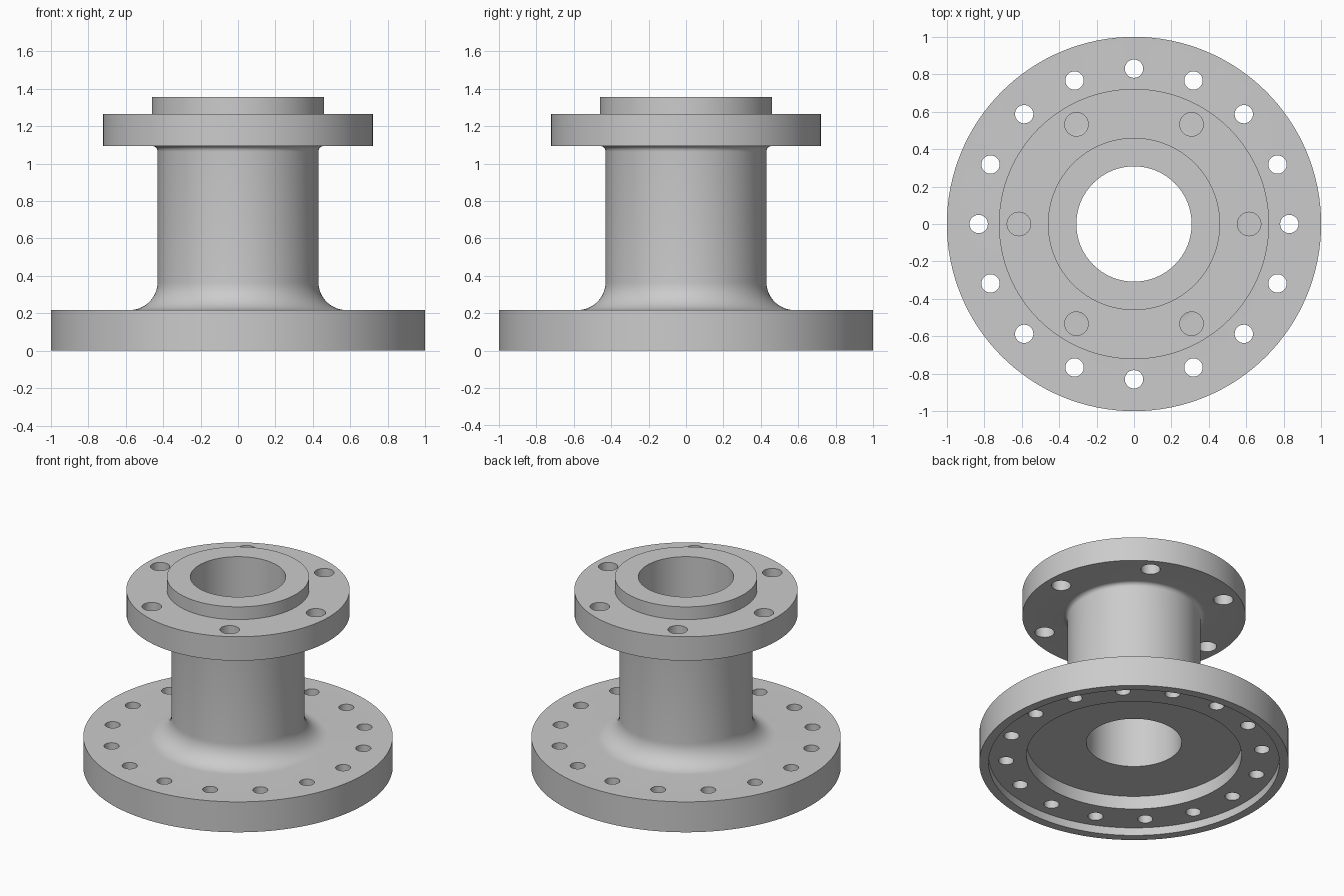
import bpy
import bmesh
from math import cos, sin, pi, radians
from mathutils import Matrix

if "Cube" in bpy.data.objects:
    bpy.data.objects.remove(bpy.data.objects["Cube"], do_unlink=True)

SEGMENTS = 128

# Single bare-metal colour
steel = bpy.data.materials.new("steel_grey")
steel.use_nodes = True
colour = (0.6, 0.6, 0.6, 1)
steel.diffuse_color = colour
steel.node_tree.nodes["Principled BSDF"].inputs["Base Color"].default_value = colour


def make_object(name, bm):
    mesh = bpy.data.meshes.new(name)
    bmesh.ops.recalc_face_normals(bm, faces=bm.faces)
    bm.to_mesh(mesh)
    bm.free()
    mesh.materials.append(steel)
    obj = bpy.data.objects.new(name, mesh)
    bpy.context.collection.objects.link(obj)
    return obj


def arc(radius, centre, start, end, steps):
    """Points of a fillet in the (radius, height) plane."""
    angles = [radians(start + (end - start) * i / steps) for i in range(steps + 1)]
    return [(centre[0] + radius * cos(a), centre[1] + radius * sin(a)) for a in angles]


def lathe(name, profile):
    """Turn a closed (radius, height) profile around the z axis."""
    bm = bmesh.new()
    rings = []
    for i in range(SEGMENTS):
        a = 2 * pi * i / SEGMENTS
        rings.append([bm.verts.new((r * cos(a), r * sin(a), z)) for r, z in profile])
    for i, ring in enumerate(rings):
        after = rings[(i + 1) % SEGMENTS]
        for j in range(len(profile)):
            k = (j + 1) % len(profile)
            bm.faces.new((ring[j], after[j], after[k], ring[k]))
    return make_object(name, bm)


def hole_cutter(name, count, pitch_radius, hole_radius, low, high):
    """A circle of pins that drills one flange."""
    bm = bmesh.new()
    for i in range(count):
        a = 2 * pi * i / count
        place = Matrix.Translation((pitch_radius * cos(a), pitch_radius * sin(a), (low + high) / 2))
        bmesh.ops.create_cone(bm, cap_ends=True, segments=32, radius1=hole_radius,
                              radius2=hole_radius, depth=high - low, matrix=place)
    cutter = make_object(name, bm)
    cutter.hide_render = True
    return cutter


# Turned body: bore, stepped recess underneath, base flange, neck, top flange, raised face
BORE, NECK, BASE_TOP, TOP_UNDER = 0.308, 0.43, 0.217, 1.094
ROOT, COLLAR = 0.15, 0.03
profile = [(BORE, 0.15), (0.695, 0.15), (0.695, 0.056), (0.94, 0.056), (0.94, 0), (1, 0),
           (1, BASE_TOP)]
profile += arc(ROOT, (NECK + ROOT, BASE_TOP + ROOT), 270, 180, 14)
profile += arc(COLLAR, (NECK + COLLAR, TOP_UNDER - COLLAR), 180, 90, 6)
profile += [(0.722, TOP_UNDER), (0.722, 1.265), (0.46, 1.265), (0.46, 1.356), (BORE, 1.356)]
body = lathe("flanged_pipe", profile)

# Bolt holes through both flanges
cutters = [hole_cutter("base_bolt_holes", 16, 0.83, 0.049, -0.1, 0.4),
           hole_cutter("top_bolt_holes", 6, 0.615, 0.063, 1.0, 1.4)]
for cutter in cutters:
    drill = body.modifiers.new(cutter.name, 'BOOLEAN')
    drill.operation = 'DIFFERENCE'
    drill.solver = 'EXACT'
    drill.object = cutter

bpy.ops.object.select_all(action='DESELECT')
body.select_set(True)
bpy.context.view_layer.objects.active = body
for cutter in cutters:
    bpy.ops.object.modifier_apply(modifier=cutter.name)
    bpy.data.objects.remove(cutter, do_unlink=True)
bpy.ops.object.shade_smooth_by_angle(angle=radians(30))
